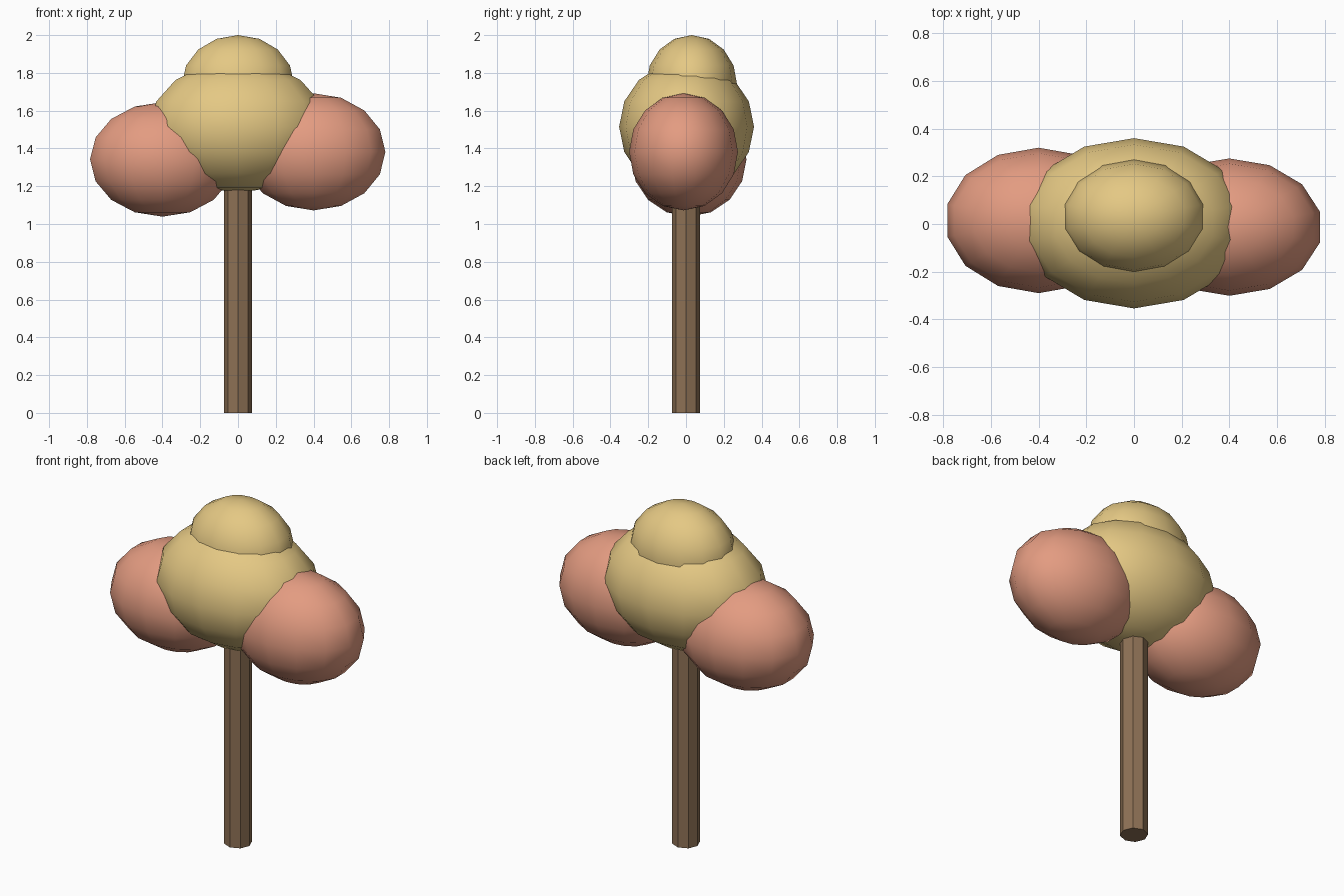
import bpy

if "Cube" in bpy.data.objects:
    bpy.data.objects.remove(bpy.data.objects["Cube"])


def material(name, color):
    mat = bpy.data.materials.new(name)
    mat.diffuse_color = (*color, 1)
    mat.use_nodes = True
    mat.node_tree.nodes["Principled BSDF"].inputs["Base Color"].default_value = mat.diffuse_color
    return mat


bark = material("bark", (0.27, 0.165, 0.09))
gold = material("gold_leaves", (0.78, 0.58, 0.23))
coral = material("coral_leaves", (0.77, 0.33, 0.22))


def foliage(name, center, radii, mat):
    bpy.ops.mesh.primitive_uv_sphere_add(segments=14, ring_count=8, radius=1, location=center)
    obj = bpy.context.object
    obj.name = name
    obj.scale = radii
    bpy.ops.object.transform_apply(location=False, rotation=False, scale=True)
    bpy.ops.object.shade_smooth()
    obj.data.materials.append(mat)


# Octagonal trunk, its top buried in the crown
trunk_height = 1.3
bpy.ops.mesh.primitive_cylinder_add(vertices=8, radius=0.075, depth=trunk_height,
                                    location=(0, 0, trunk_height / 2))
trunk = bpy.context.object
trunk.name = "trunk"
trunk.data.materials.append(bark)

# Overlapping foliage clumps
foliage("main_crown", (0, 0.003, 1.515), (0.48, 0.357, 0.35), gold)
foliage("top_crown", (0, 0.03, 1.74), (0.305, 0.24, 0.26), gold)
foliage("left_clump", (-0.4, 0.015, 1.342), (0.393, 0.305, 0.303), coral)
foliage("right_clump", (0.4, -0.013, 1.382), (0.39, 0.288, 0.31), coral)
